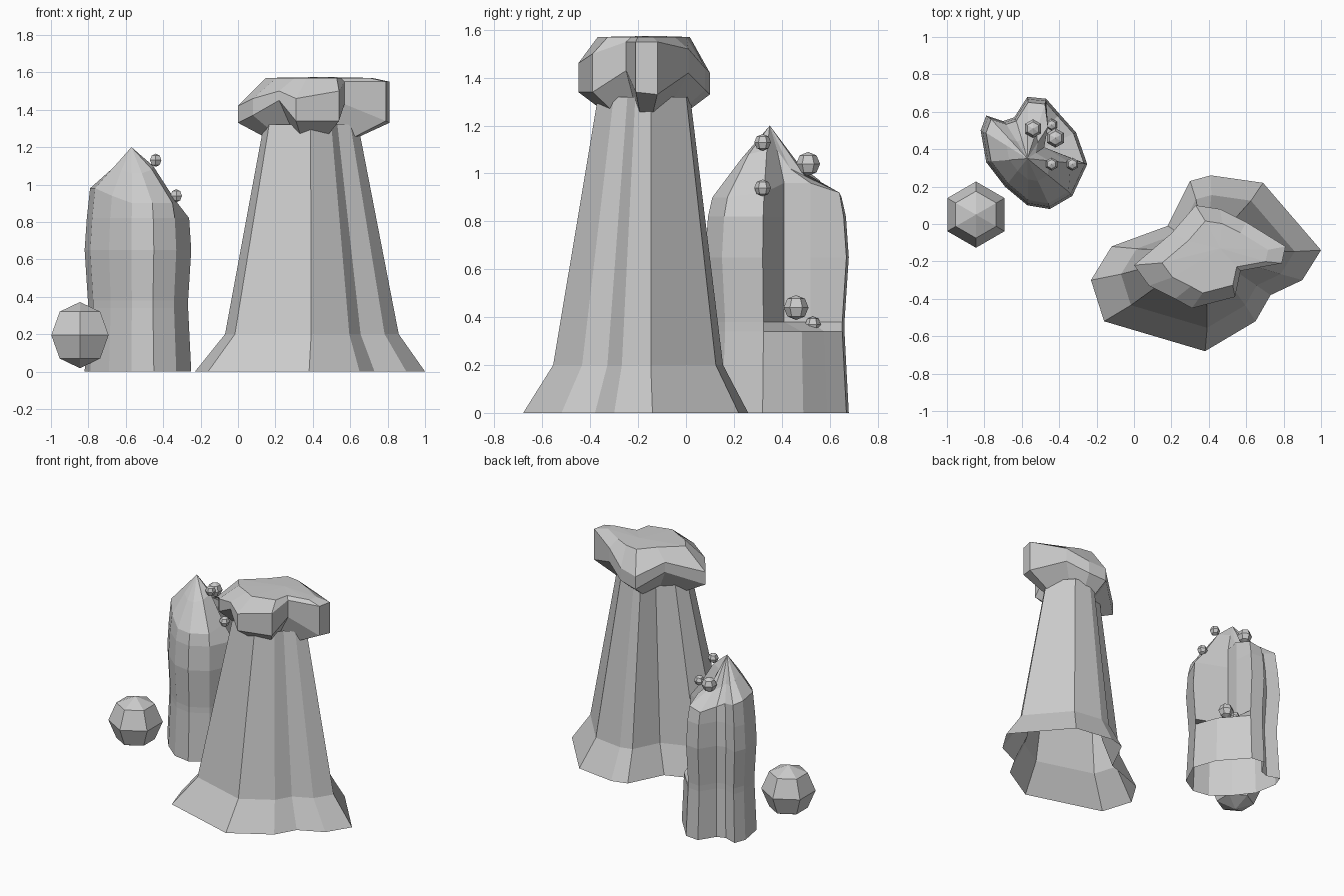
import bpy
import bmesh
from mathutils import Vector

old = bpy.data.objects.get("Cube")
if old:
    bpy.data.objects.remove(old, do_unlink=True)

stone = bpy.data.materials.new("grey_stone")
stone.use_nodes = True
stone.diffuse_color = (0.6, 0.6, 0.6, 1)
stone.node_tree.nodes["Principled BSDF"].inputs["Base Color"].default_value = stone.diffuse_color


def finish(name, bm):
    """Turn a bmesh into a flat shaded stone object."""
    mesh = bpy.data.meshes.new(name)
    bm.to_mesh(mesh)
    bm.free()
    mesh.materials.append(stone)
    obj = bpy.data.objects.new(name, mesh)
    bpy.context.collection.objects.link(obj)
    return obj


def loft(name, rings, peak=None):
    """Skin counter-clockwise rings from bottom to top; close with a fan to the peak."""
    bm = bmesh.new()
    loops = [[bm.verts.new(point) for point in ring] for ring in rings]
    count = len(loops[0])
    for low, high in zip(loops, loops[1:]):
        for i in range(count):
            j = (i + 1) % count
            bm.faces.new((low[i], low[j], high[j], high[i]))
    if peak:
        tip = bm.verts.new(peak)
        for i in range(count):
            bm.faces.new((loops[-1][i], loops[-1][(i + 1) % count], tip))
    return finish(name, bm)


def scaled(outline, centre, factor, z, target=None):
    """Scale an outline about its centre, optionally moving it to a target."""
    target = target or centre
    return [(target[0] + (x - centre[0]) * factor,
             target[1] + (y - centre[1]) * factor, z) for x, y in outline]


# Tall pillar: one irregular outline, flared foot, tapering shaft, open below
foot = [(-.23, -.3), (-.16, -.52), (.38, -.68), (.65, -.52), (.73, -.38), (.9, -.3),
        (1, -.14), (.69, .22), (.41, .26), (.3, .23), (.18, -.01), (-.12, -.12)]
axis = (.385, -.21)
top_axis = (.39, -.175)
loft("tall_pillar", [
    scaled(foot, axis, 1, 0),
    scaled(foot, axis, .755, .2, (.395, -.2)),
    scaled(foot, axis, .41, 1.32, top_axis),
])

# Overhanging cap: each corner holds x, y, lower edge height, upper edge height
corners = [(0, -.22, 1.33, 1.42), (.08, -.33, 1.37, 1.46), (.22, -.4, 1.45, 1.5),
           (.31, -.45, 1.34, 1.46), (.54, -.39, 1.34, 1.5), (.57, -.25, 1.43, 1.55),
           (.79, -.21, 1.34, 1.55), (.81, -.12, 1.33, 1.55), (.6, .01, 1.42, 1.52),
           (.46, .08, 1.35, 1.44), (.33, .1, 1.33, 1.42), (.2, -.05, 1.43, 1.5)]
plan = [(x, y) for x, y, low, high in corners]
hub = (.4, -.18)
neck = [(x, y, 1.25 + (corner[2] - 1.33) * .5)
        for (x, y, z), corner in zip(scaled(plan, hub, .6, 0, top_axis), corners)]
loft("pillar_cap", [
    neck,
    [(x, y, low) for x, y, low, high in corners],
    [(x, y, high) for x, y, low, high in corners],
    scaled(plan, hub, .7, 1.57, (.43, -.18)),
], (.46, -.13, 1.575))

# Short stump: corners hold x, y, shoulder height, crown height
stump = [(-.25, .32, .92, 1.1), (-.31, .49, .96, 1.1), (-.4, .59, .96, 1.02),
         (-.47, .67, .92, .99), (-.57, .68, .9, 1), (-.64, .57, .92, 1.02),
         (-.7, .55, .95, 1.04), (-.79, .58, .97, 1.05), (-.82, .5, .98, 1.07),
         (-.79, .33, .98, 1.09), (-.69, .2, .94, 1.08), (-.57, .1, .9, 1.06),
         (-.45, .08, .9, 1.06), (-.33, .15, .9, 1.08)]
core = Vector((-.53, .38))
# Corners carved inward above the seat on the open side
hollow = {1: Vector((-.48, .41)), 2: Vector((-.46, .52))}
tip = Vector((-.57, .35, 1.2))


def stump_ring(factor, z, carved):
    ring = []
    for i, corner in enumerate(stump):
        spot = core + (Vector(corner[:2]) - core) * factor
        if carved and i in hollow:
            spot = hollow[i]
        ring.append(Vector((spot.x, spot.y, z)))
    return ring


shoulders = stump_ring(.9, 0, True)
shoulders[0].x -= .06
crown = [point.lerp(tip, .5) for point in shoulders]
for corner, low, high in zip(stump, shoulders, crown):
    low.z, high.z = corner[2:]
loft("short_stump", [
    stump_ring(1, 0, False),
    stump_ring(.94, .34, False),
    stump_ring(.94, .38, True),
    stump_ring(1, .65, True),
    stump_ring(.96, .82, True),
    shoulders,
    crown,
], tip)


# Faceted boulder and small pebbles
def ball(name, centre, radius):
    bm = bmesh.new()
    bmesh.ops.create_uvsphere(bm, u_segments=6, v_segments=4, radius=radius)
    bmesh.ops.translate(bm, vec=centre, verts=bm.verts)
    finish(name, bm)


ball("boulder", (-.845, .05, .195), .177)
pebbles = {
    "crown_pebble": (-.54, .51, 1.04, .05),
    "peak_pebble": (-.44, .32, 1.13, .035),
    "side_pebble": (-.33, .32, .94, .035),
    "seat_pebble": (-.42, .46, .44, .052),
    "seat_edge_pebble": (-.44, .53, .37, .033),
}
for name, (x, y, z, radius) in pebbles.items():
    ball(name, (x, y, z), radius)
